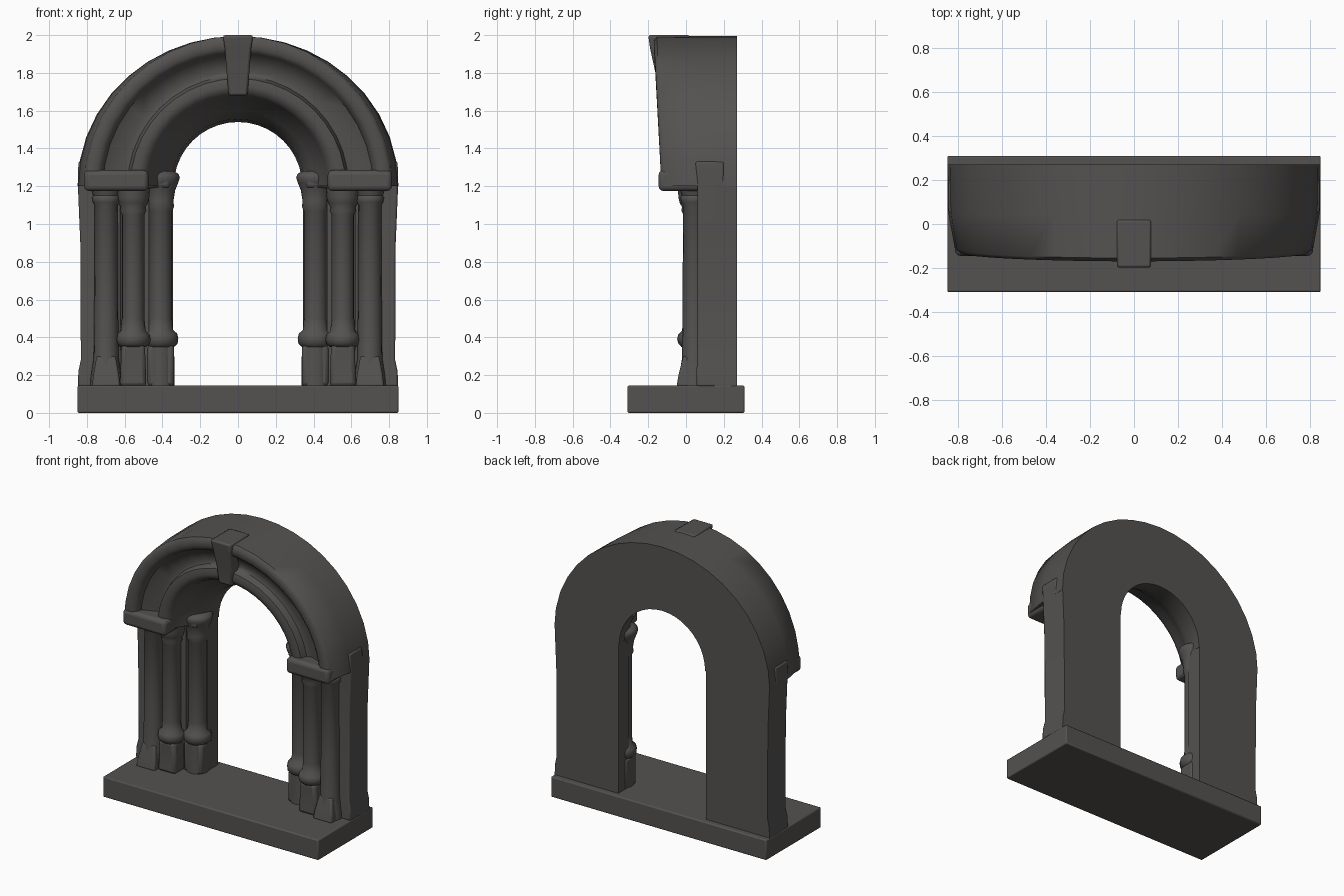
import bpy, bmesh
from math import sin, cos, pi, radians

cube = bpy.data.objects.get("Cube")
if cube:
    bpy.data.objects.remove(cube, do_unlink=True)

stone = bpy.data.materials.new("dark stone")
stone.use_nodes = True
COLOUR = (0.09, 0.085, 0.082, 1)
stone.diffuse_color = COLOUR
bsdf = stone.node_tree.nodes["Principled BSDF"]
bsdf.inputs["Base Color"].default_value = COLOUR
bsdf.inputs["Roughness"].default_value = 0.9


def finish(name, bm, bevel=0, segments=2, angle=40):
    bmesh.ops.recalc_face_normals(bm, faces=bm.faces)
    mesh = bpy.data.meshes.new(name)
    bm.to_mesh(mesh)
    bm.free()
    ob = bpy.data.objects.new(name, mesh)
    bpy.context.collection.objects.link(ob)
    mesh.materials.append(stone)
    if bevel:
        mod = ob.modifiers.new("bevel", "BEVEL")
        mod.width, mod.segments = bevel, segments
    bpy.ops.object.select_all(action="DESELECT")
    ob.select_set(True)
    bpy.context.view_layer.objects.active = ob
    bpy.ops.object.shade_smooth_by_angle(angle=radians(angle))
    return ob


def loft(name, rings, closed=False, **kw):
    """Skin equal-length rings of points; cap both ends unless closed."""
    bm = bmesh.new()
    rows = [[bm.verts.new(p) for p in ring] for ring in rings]
    n = len(rows[0])
    for a, b in zip(rows, rows[1:]):
        for i in range(n):
            j = (i + 1) % n
            bm.faces.new((a[i], a[j], b[j], b[i]))
    bm.faces.new(rows[0])
    bm.faces.new(rows[-1])
    return finish(name, bm, **kw)


def rect(x0, x1, y0, y1, z):
    return [(x0, y0, z), (x1, y0, z), (x1, y1, z), (x0, y1, z)]


def lathe(name, x, y, profile, sides=16):
    rings = [[(x + r * cos(2 * pi * i / sides), y + r * sin(2 * pi * i / sides), z)
              for i in range(sides)] for r, z in profile]
    return loft(name, rings, angle=50)


# Plinth slab
loft("base_slab", [rect(-.85, .85, -.31, .31, z) for z in (0, .145)], bevel=.008)

# Moulded arch: radius, depth, share of side widening, share of forward lean
SECTION = [(.34, .27, 0, 0), (.795, .27, .055, 0), (.795, .05, .05, .2),
           (.795, -.115, .02, 1), (.775, -.13, .02, 1), (.73, -.13, .02, 1),
           (.705, -.11, .02, 1), (.695, -.075, .02, 1), (.61, -.035, .01, 1),
           (.585, -.045, 0, 1), (.57, -.09, 0, 1), (.53, -.1, 0, 1),
           (.495, -.085, 0, 1), (.475, -.05, 0, 1), (.46, .0, 0, .5),
           (.40, .07, 0, .3), (.355, .14, 0, 0)]
STEPS = 20
rings = []
for k in range(STEPS + 1):
    a = pi * k / STEPS
    rings.append([((r + w * cos(a) ** 2) * cos(a), y - .04 * lean * sin(a),
                   1.2 + (r + w * cos(a) ** 2) * sin(a)) for r, y, w, lean in SECTION])
loft("moulded_arch", rings, angle=50)

# Keystone wedge, leaning forward at the top
loft("keystone", [rect(-.05, .05, -.15, .02, 1.68), rect(-.06, .06, -.162, .02, 1.8),
                  rect(-.07, .07, -.19, .02, 1.93), rect(-.08, .08, -.2, .02, 2.0)],
     bevel=.012)

# Both jambs
for side, word in ((1, "left"), (-1, "right")):
    def block(name, x0, x1, y0, y1, z0, z1, **kw):
        loft(f"{word}_{name}",
             [rect(side * x0, side * x1, y0, y1, z) for z in (z0, z1)], **kw)

    # Rear pier with flared foot and widened head
    loft(f"{word}_pier", [rect(side * .345, side * x, .06 + d, .27, z) for x, d, z in
         ((.848, .09, .14), (.845, .09, .22), (.832, .09, .28), (.835, .09, .9),
          (.848, .09, 1.21))])
    loft(f"{word}_shoulder", [rect(side * .62, side * x, y, .2, z) for x, y, z in
         ((.848, .055, .14), (.845, .055, .22), (.832, .06, .28), (.835, .06, .9),
          (.848, .06, 1.21), (.845, .05, 1.33))], bevel=.01)
    block("recess_wall", .47, .7, .085, .2, .14, 1.2)

    # Impost under the arch mouldings
    block("impost", .475, .815, -.145, .08, 1.175, 1.285, bevel=.025, segments=3)
    block("inner_impost", .36, .52, .04, .2, 1.19, 1.26, bevel=.02, segments=3)

    # Outer shaft
    lathe(f"{word}_outer_shaft", side * .698, .045,
          [(.085, .14), (.08, .2), (.066, .29), (.063, .6), (.061, 1.1),
           (.07, 1.115), (.075, 1.14), (.068, 1.15), (.08, 1.19)])
    loft(f"{word}_outer_foot", [rect(side * (.698 - w), side * (.698 + w), y, .1, z)
         for w, y, z in ((.075, -.05, .14), (.068, -.04, .2), (.05, -.015, .3))], bevel=.01)

    # Middle shaft on a pedestal
    lathe(f"{word}_middle_shaft", side * .555, .045,
          [(.07, .35), (.085, .365), (.092, .39), (.086, .415), (.066, .435),
           (.06, .5), (.06, 1.05), (.07, 1.07), (.066, 1.09), (.078, 1.11),
           (.085, 1.14), (.088, 1.19)])
    loft(f"{word}_pedestal", [rect(side * (.555 - w), side * (.555 + w), y, .12, z)
         for w, y, z in ((.07, -.02, .14), (.066, -.015, .25), (.062, -.02, .36))],
         bevel=.02)

    # Inner shaft against the opening
    lathe(f"{word}_inner_shaft", side * .41, .13,
          [(.074, .14), (.072, .35), (.09, .365), (.094, .395), (.088, .42),
           (.066, .44), (.061, .5), (.061, 1.07), (.072, 1.09), (.068, 1.12),
           (.078, 1.18), (.094, 1.22), (.102, 1.245), (.095, 1.265), (.07, 1.28)])
    block("inner_pedestal", .338, .48, .07, .2, .14, .36, bevel=.02)
